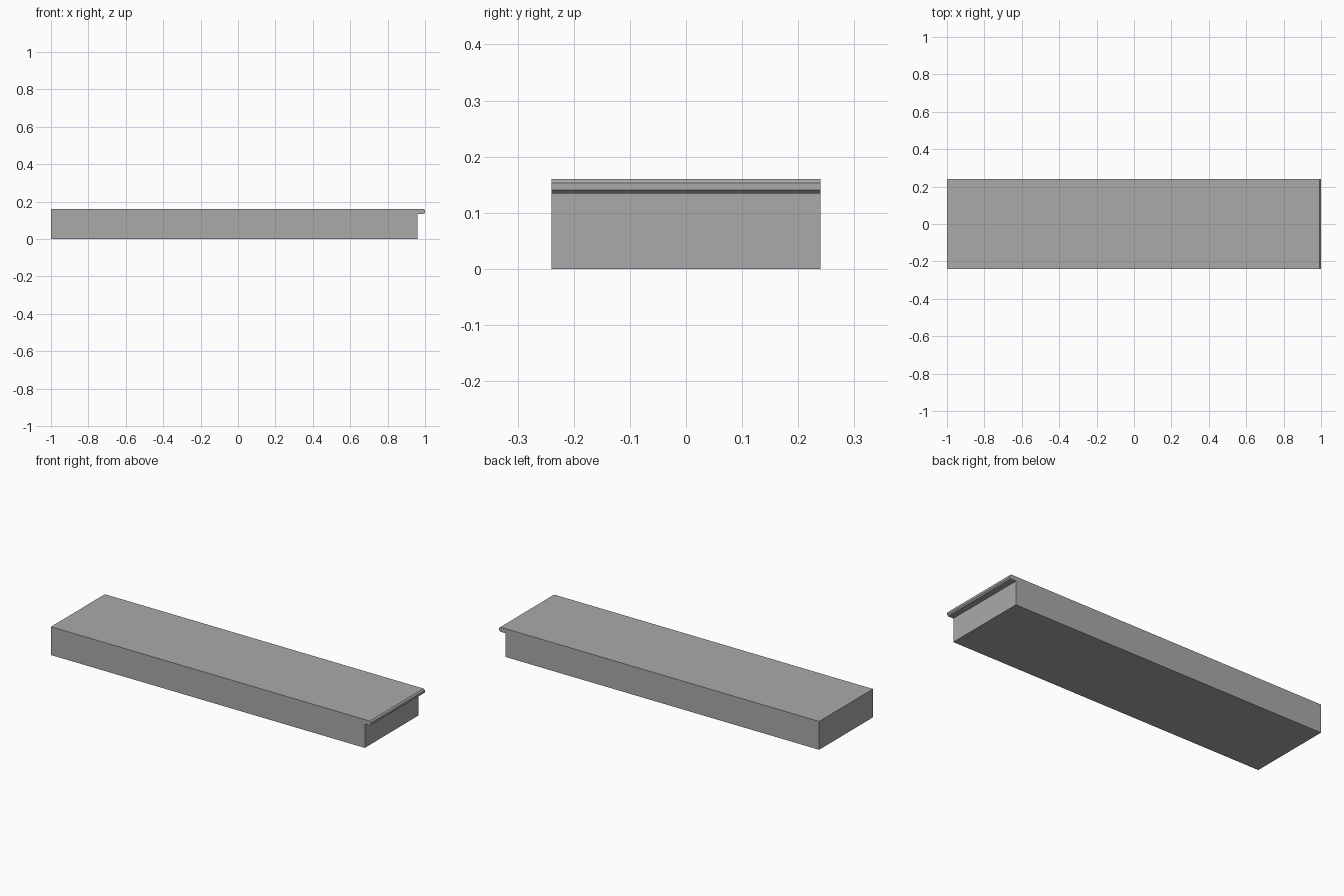
import bpy, bmesh

if "Cube" in bpy.data.objects:
    bpy.data.objects.remove(bpy.data.objects["Cube"])

# Single concrete-grey colour
grey = bpy.data.materials.new("plain_grey")
grey.diffuse_color = (0.40, 0.40, 0.40, 1)
grey.use_nodes = True
grey.node_tree.nodes["Principled BSDF"].inputs["Base Color"].default_value = grey.diffuse_color

# Side profile (x, z) of the step: block with a bevelled nosing on the right
profile = [(-1, 0), (0.96, 0), (0.96, 0.134), (0.992, 0.134), (1, 0.141),
           (1, 0.153), (0.992, 0.16), (-1, 0.16)]
HALF_DEPTH = 0.24

# Extrude the profile from front to back
bm = bmesh.new()
face = bm.faces.new([bm.verts.new((x, -HALF_DEPTH, z)) for x, z in profile])
res = bmesh.ops.extrude_face_region(bm, geom=[face], use_keep_orig=True)
moved = [g for g in res["geom"] if isinstance(g, bmesh.types.BMVert)]
bmesh.ops.translate(bm, verts=moved, vec=(0, 2 * HALF_DEPTH, 0))
bmesh.ops.recalc_face_normals(bm, faces=bm.faces)

mesh = bpy.data.meshes.new("step_block")
bm.to_mesh(mesh)
bm.free()
mesh.materials.append(grey)
step = bpy.data.objects.new("step_block", mesh)
bpy.context.collection.objects.link(step)
